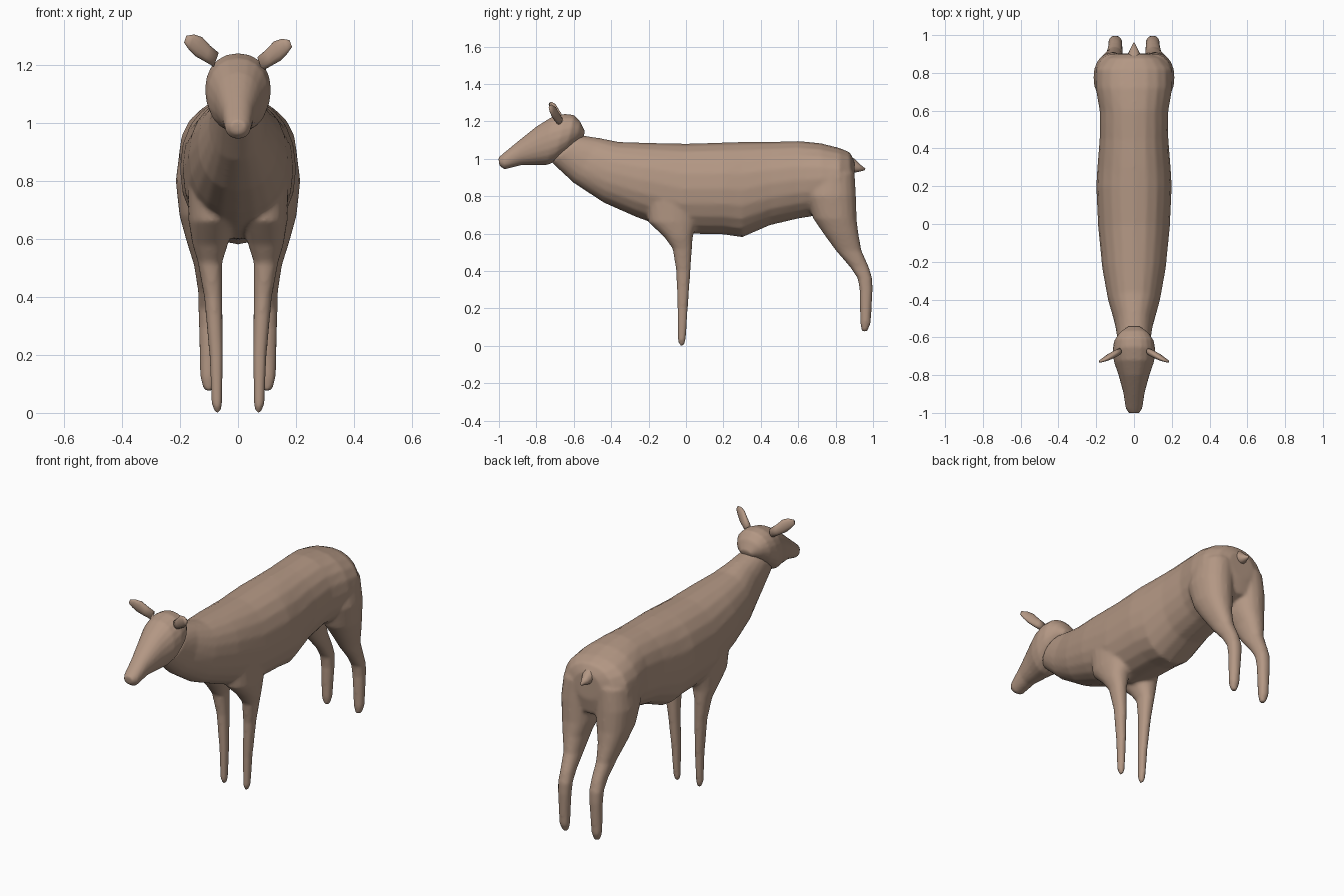
import bpy, bmesh, math
from mathutils import Vector

coat = bpy.data.materials.new("tan coat")
coat.diffuse_color = (0.45, 0.31, 0.23, 1)


def loft(bm, rings, sides=20, power=0.92):
    """Skin a closed tube through rings of (centre, half axis u, half axis v)."""
    loops = []
    for c, u, v in rings:
        loop = []
        for i in range(sides):
            a = 2 * math.pi * i / sides
            s, t = math.cos(a), math.sin(a)
            s = math.copysign(abs(s) ** power, s)
            t = math.copysign(abs(t) ** power, t)
            loop.append(bm.verts.new(Vector(c) + Vector(u) * s + Vector(v) * t))
        loops.append(loop)
    for a, b in zip(loops, loops[1:]):
        for i in range(sides):
            j = (i + 1) % sides
            bm.faces.new((a[i], a[j], b[j], b[i]))
    bm.faces.new(loops[0])
    bm.faces.new(loops[-1])


def spine(rows):
    """Rings from (top y, top z, bottom y, bottom z, half width)."""
    return [((0, (ty + by) / 2, (tz + bz) / 2), (w, 0, 0),
             (0, (ty - by) / 2, (tz - bz) / 2)) for ty, tz, by, bz, w in rows]


def limb(rows, side):
    """Level rings from (z, front y, back y, inner x, outer x)."""
    return [((side * (a + b) / 2, (f + k) / 2, z), ((b - a) / 2, 0, 0),
             (0, (k - f) / 2, 0)) for z, f, k, a, b in rows]


def finish(name, bm, voxel=0, smooth=0):
    bmesh.ops.recalc_face_normals(bm, faces=bm.faces[:])
    me = bpy.data.meshes.new(name)
    bm.to_mesh(me)
    bm.free()
    for p in me.polygons:
        p.use_smooth = True
    me.materials.append(coat)
    ob = bpy.data.objects.new(name, me)
    bpy.context.collection.objects.link(ob)
    if voxel:
        r = ob.modifiers.new("blend", 'REMESH')
        r.mode = 'VOXEL'
        r.voxel_size = voxel
        r.use_smooth_shade = True
        s = ob.modifiers.new("soften", 'SMOOTH')
        s.factor = 0.5
        s.iterations = smooth
    return ob


# Torso and neck, with all four legs blended in
torso = [
    (-.56, 1.125, -.725, .985, .082), (-.46, 1.11, -.60, .87, .100),
    (-.36, 1.09, -.44, .765, .138), (-.20, 1.085, -.27, .69, .168),
    (0, 1.08, -.03, .60, .190), (.20, 1.087, .20, .595, .200),
    (.30, 1.09, .30, .58, .194), (.45, 1.09, .45, .645, .182),
    (.60, 1.095, .60, .68, .182), (.72, 1.083, .72, .70, .203),
    (.82, 1.058, .82, .72, .203), (.875, 1.035, .885, .75, .155),
    (.90, .99, .903, .84, .080)]
front_leg = [
    (.0, -.036, -.010, .061, .080), (.03, -.044, -.001, .054, .091),
    (.20, -.046, .010, .051, .099), (.40, -.052, .024, .054, .117),
    (.52, -.072, .032, .054, .139), (.58, -.115, .036, .035, .157),
    (.66, -.20, .06, .01, .17), (.78, -.22, .08, .01, .175)]
hind_leg = [
    (.075, .941, .969, .084, .117), (.12, .931, .988, .075, .130),
    (.30, .928, .998, .065, .135), (.36, .918, .996, .061, .137),
    (.42, .878, .978, .061, .138), (.51, .80, .938, .057, .152),
    (.60, .735, .922, .045, .180), (.68, .68, .912, .02, .202),
    (.80, .64, .909, .005, .215), (.92, .66, .902, .0, .20),
    (1.0, .70, .86, .02, .13)]
bm = bmesh.new()
loft(bm, spine(torso))
for side in (-1, 1):
    loft(bm, limb(front_leg, side))
    loft(bm, limb(hind_leg, side))
finish("body_and_legs", bm, 0.010, 5)

# Head tapering to the muzzle
head = [
    (-1.003, 1.006, -.998, .962, .028), (-.98, 1.026, -.97, .943, .044),
    (-.90, 1.092, -.88, .966, .057), (-.80, 1.172, -.80, .967, .082),
    (-.72, 1.222, -.74, .967, .106), (-.65, 1.24, -.70, .985, .114),
    (-.60, 1.234, -.64, 1.03, .106), (-.565, 1.198, -.59, 1.08, .078),
    (-.54, 1.145, -.55, 1.11, .035)]
bm = bmesh.new()
loft(bm, spine(head))
finish("head", bm, 0.008, 3)

# Leaf-shaped ears, one held slightly higher
for name, side, lift in (("ear_left", -1, .012), ("ear_right", 1, -.003)):
    bm = bmesh.new()
    rows = [(.075, -.675, 1.205, .024, .018), (.105, -.69, 1.226, .027, .020),
            (.135, -.705, 1.250, .033, .017), (.160, -.718, 1.266, .026, .012),
            (.182, -.728, 1.276, .012, .006)]
    loft(bm, [((side * x, y, z + lift), (-side * .35 * h, 0, h), (0, t, 0))
              for x, y, z, h, t in rows], 12, 1)
    finish(name, bm)

# Short pointed tail
bm = bmesh.new()
loft(bm, spine([(.85, 1.03, .85, .96, .035), (.90, 1.00, .89, .925, .035),
                (.93, .97, .915, .928, .022), (.96, .947, .955, .938, .005)]), 12, 1)
finish("tail", bm)
